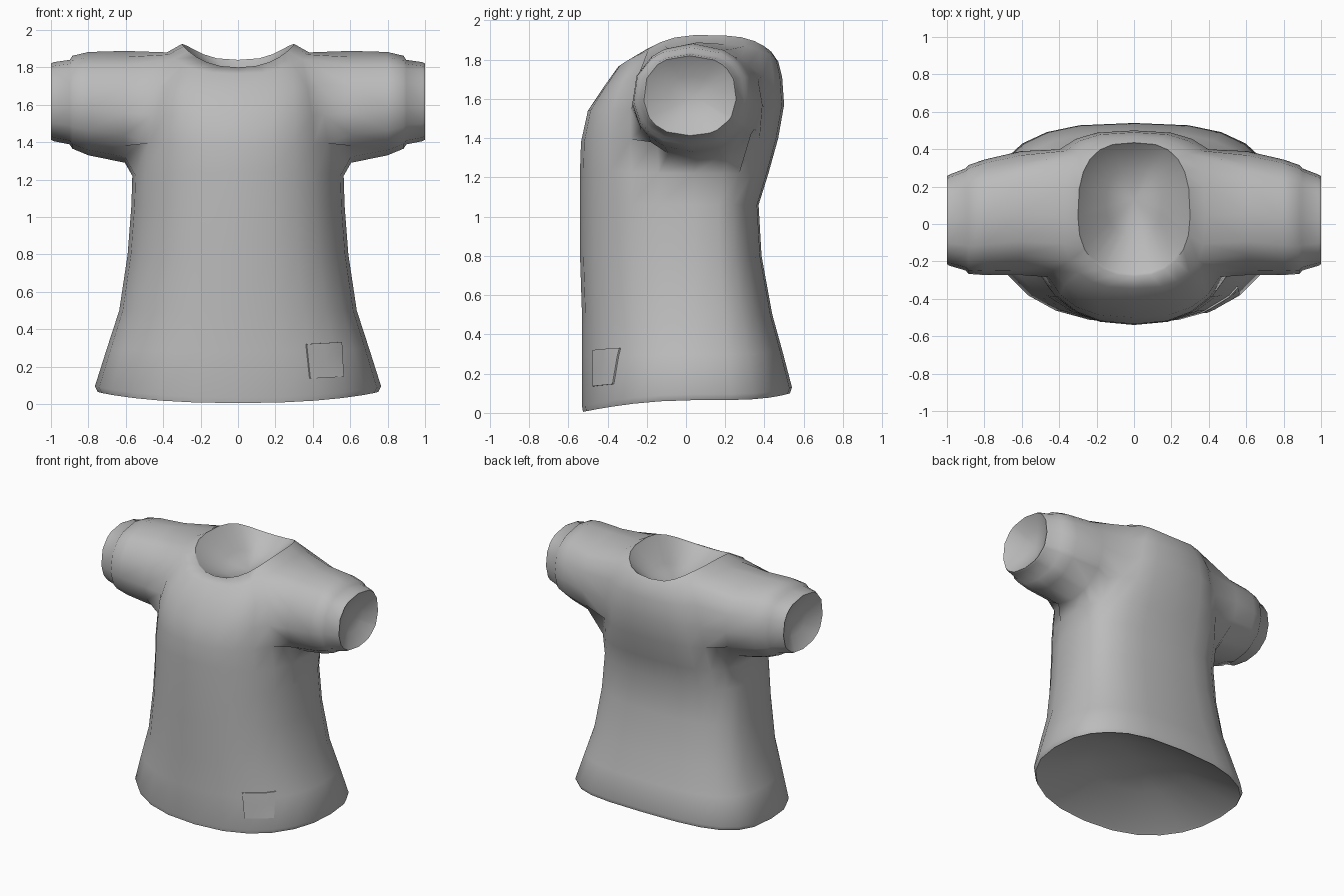
import bpy, bmesh
from math import sin, cos, pi, atan2
from mathutils import Vector
from mathutils.bvhtree import BVHTree

cube = bpy.data.objects.get("Cube")
if cube:
    bpy.data.objects.remove(cube)

fabric = bpy.data.materials.new("grey_fabric")
fabric.use_nodes = True
GREY = (0.5, 0.5, 0.5, 1)
fabric.diffuse_color = GREY
fabric.node_tree.nodes["Principled BSDF"].inputs["Base Color"].default_value = GREY

N = 24          # columns around the torso
YC = 0.04       # depth of the shoulder line

# Torso rings: half width, front y, back y, z at front, side, back, front squareness
RINGS = [
    (.75, -.525, .53, .005, .065, .10, 2.3),
    (.765, -.53, .54, .035, .095, .13, 2.3),
    (.70, -.53, .49, .28, .30, .32, 2.3),
    (.635, -.53, .44, .5, .5, .5, 2.3),
    (.59, -.54, .385, .8, .8, .8, 2.3),
    (.57, -.54, .37, 1.06, 1.06, 1.06, 2.3),
    (.565, -.54, .42, 1.24, 1.22, 1.22, 2.3),
    (.54, -.535, .47, 1.38, 1.4, 1.4, 2.4),
    (.51, -.50, .50, 1.54, 1.55, 1.57, 2.7),
    (.47, -.42, .49, 1.66, 1.72, 1.71, 3),
    (.38, -.345, .47, 1.765, 1.88, 1.79, 2.8),
    (.30, -.28, .435, 1.80, 1.925, 1.84, 2.3),
]
ARM_LOW, ARM_HIGH = 6, 10        # rings bounding the armholes
ARM_FRONT, ARM_BACK = -2, 3      # columns bounding the armholes

# Sleeve rings: x, front y, back y, bottom z, top z, squareness
SLEEVE = [
    (.605, -.275, .39, 1.29, 1.888, 2),
    (.80, -.275, .345, 1.33, 1.882, 2.1),
    (.885, -.268, .315, 1.365, 1.862, 2.2),
    (.90, -.25, .298, 1.388, 1.84, 2.3),
    (.985, -.225, .265, 1.405, 1.828, 2.3),
    (1.0, -.216, .256, 1.413, 1.82, 2.3),
]


def squared(value, power):
    """Push a sine or cosine outward for a squarer ellipse."""
    return (1 if value > 0 else -1) * abs(value) ** (2 / power)


def ring_point(ring, j):
    hx, yf, yb, zf, zs, zb, power = ring
    a = 2 * pi * j / N
    s = sin(a)
    if s > 0:
        power, reach, z = 2.8, yb - YC, zs + (zb - zs) * s ** 3
    else:
        reach, z = YC - yf, zs + (zf - zs) * abs(s) ** 1.7
    return hx * squared(cos(a), power), YC + reach * squared(s, power), z


def in_armhole(i, j):
    """Armhole cells; the lowest row is narrower, for a rounded underarm."""
    if not ARM_LOW <= i < ARM_HIGH:
        return False
    trim = 1 if i == ARM_LOW else 0
    first, count = ARM_FRONT + trim, ARM_BACK - ARM_FRONT - 2 * trim
    return (j - first) % N < count or (N // 2 - 1 - j - first) % N < count


# Torso with open armholes
bm = bmesh.new()
grid = [[bm.verts.new(ring_point(r, j)) for j in range(N)] for r in RINGS]
for i in range(len(RINGS) - 1):
    for j in range(N):
        if not in_armhole(i, j):
            k = (j + 1) % N
            bm.faces.new((grid[i][j], grid[i][k], grid[i + 1][k], grid[i + 1][j]))


def bridge(a, b):
    for n in range(len(a)):
        m = (n + 1) % len(a)
        bm.faces.new((a[n], a[m], b[m], b[n]))


def add_lining(loop, inward):
    """Close an opening with a thin lip and a recessed bowl."""
    inward = Vector(inward)
    centre = sum((v.co for v in loop), Vector()) / len(loop)
    rim = loop
    for shrink, depth in ((.03, .06), (.5, .7)):
        ring = [bm.verts.new(v.co.lerp(centre, shrink) + inward * depth) for v in rim]
        bridge(loop, ring)
        loop = ring
    tip = bm.verts.new(centre + inward)
    for n in range(len(loop)):
        bm.faces.new((loop[n], loop[(n + 1) % len(loop)], tip))


def add_sleeve(side):
    """Grow a sleeve out of the armhole rim."""
    rim = [(ARM_LOW, j) for j in range(ARM_FRONT + 1, ARM_BACK)]
    rim += [(ARM_LOW + 1, ARM_BACK - 1)]
    rim += [(i, ARM_BACK) for i in range(ARM_LOW + 1, ARM_HIGH)]
    rim += [(ARM_HIGH, j) for j in range(ARM_BACK, ARM_FRONT, -1)]
    rim += [(i, ARM_FRONT) for i in range(ARM_HIGH, ARM_LOW, -1)]
    rim += [(ARM_LOW + 1, ARM_FRONT + 1)]
    loop = [grid[i][(j if side > 0 else N // 2 - j) % N] for i, j in rim]
    angles = [atan2(v.co.z - 1.58, v.co.y - YC) for v in loop]
    for x, yf, yb, z0, z1, power in SLEEVE:
        new = [bm.verts.new((side * x,
                             (yf + yb) / 2 + (yb - yf) / 2 * squared(cos(a), power),
                             (z0 + z1) / 2 + (z1 - z0) / 2 * squared(sin(a), power)))
               for a in angles]
        bridge(loop, new)
        loop = new
    add_lining(loop, (-side * .08, 0, 0))


for side in (1, -1):
    add_sleeve(side)
add_lining(grid[-1], (0, .06, -.18))
add_lining(grid[0], (0, 0, .2))
bmesh.ops.recalc_face_normals(bm, faces=bm.faces)
surface = BVHTree.FromBMesh(bm)


def finish(name, mesh_bm):
    mesh = bpy.data.meshes.new(name)
    mesh_bm.to_mesh(mesh)
    mesh_bm.free()
    mesh.materials.append(fabric)
    obj = bpy.data.objects.new(name, mesh)
    bpy.context.collection.objects.link(obj)
    bpy.ops.object.select_all(action="DESELECT")
    obj.select_set(True)
    bpy.context.view_layer.objects.active = obj
    bpy.ops.object.shade_smooth_by_angle(angle=1.1)


finish("shirt_body", bm)

# Square patch laid over the lower front, with its edges turned in
patch = bmesh.new()
corners = [Vector(c) for c in ((.385, .135), (.56, .145), (.55, .33), (.365, .32))]
STEPS = 4
rows = []
for v in range(STEPS + 1):
    row = []
    for u in range(STEPS + 1):
        s, t = u / STEPS, v / STEPS
        p = corners[0].lerp(corners[1], s).lerp(corners[3].lerp(corners[2], s), t)
        hit, normal, _, _ = surface.ray_cast(Vector((p.x, -2, p.y)), Vector((0, 1, 0)))
        row.append(patch.verts.new(hit + normal * 0.009))
    rows.append(row)
for v in range(STEPS):
    for u in range(STEPS):
        patch.faces.new((rows[v][u], rows[v][u + 1], rows[v + 1][u + 1], rows[v + 1][u]))
border = [e for e in patch.edges if e.is_boundary]
turned = bmesh.ops.extrude_edge_only(patch, edges=border)["geom"]
bmesh.ops.translate(patch, vec=(-.006, .009, 0),
                    verts=[g for g in turned if isinstance(g, bmesh.types.BMVert)])
bmesh.ops.recalc_face_normals(patch, faces=patch.faces)
finish("front_patch", patch)
